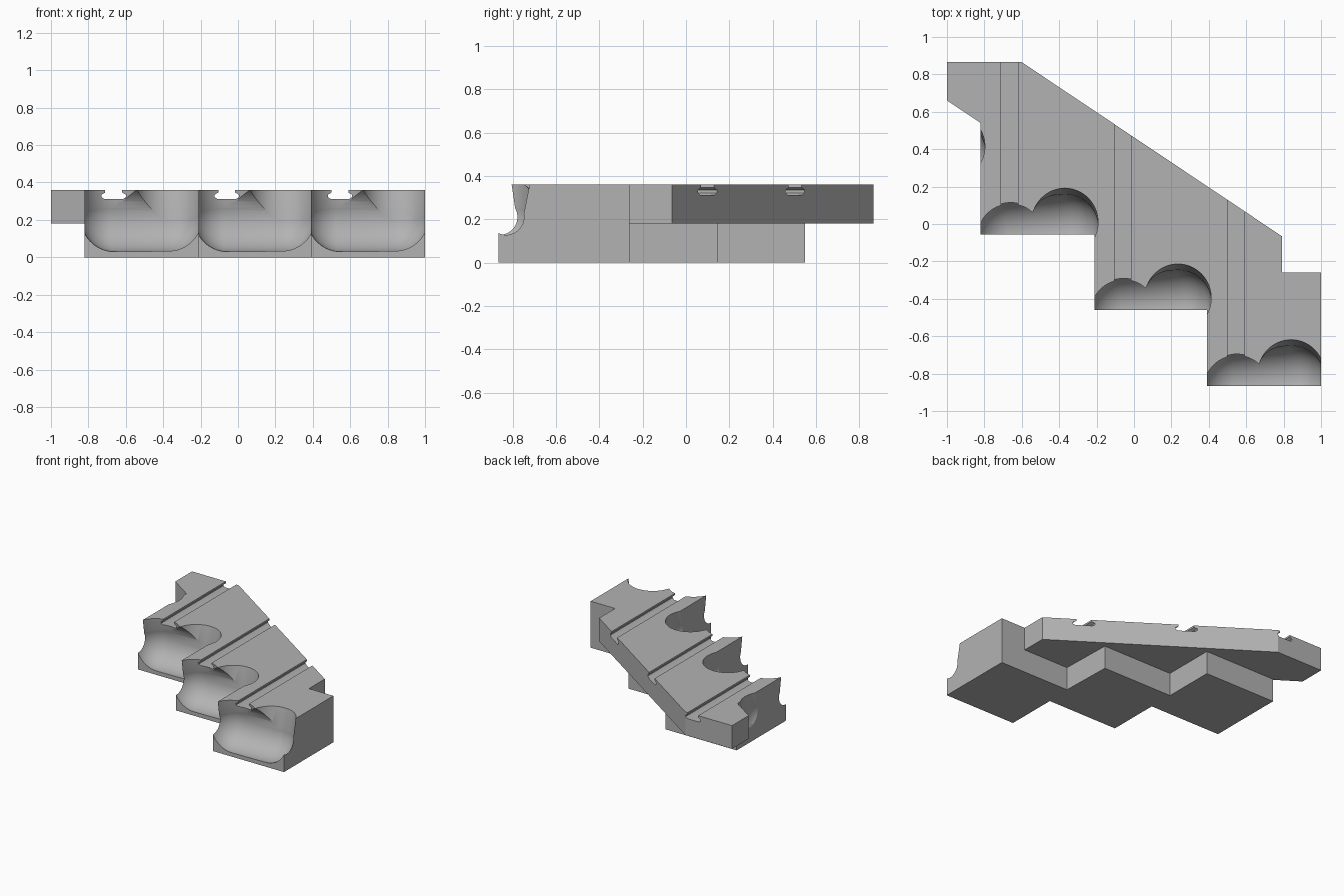
import bpy
import bmesh
from mathutils import Vector

cube = bpy.data.objects.get("Cube")
if cube:
    bpy.data.objects.remove(cube, do_unlink=True)

TOP = 0.36
STEP = Vector((0.605, -0.405, 0))   # offset from one finger position to the next

grey = bpy.data.materials.new("plain_grey")
grey.use_nodes = True
grey.diffuse_color = (0.45, 0.45, 0.45, 1)
grey.node_tree.nodes["Principled BSDF"].inputs["Base Color"].default_value = (0.45, 0.45, 0.45, 1)


def finish(bm, name):
    bmesh.ops.recalc_face_normals(bm, faces=bm.faces)
    mesh = bpy.data.meshes.new(name)
    bm.to_mesh(mesh)
    bm.free()
    mesh.materials.append(grey)
    obj = bpy.data.objects.new(name, mesh)
    bpy.context.collection.objects.link(obj)
    return obj


def prism(name, points, direction):
    """Extrude a closed outline along a direction."""
    bm = bmesh.new()
    face = bm.faces.new([bm.verts.new(p) for p in points])
    out = bmesh.ops.extrude_face_region(bm, geom=[face])
    moved = [v for v in out["geom"] if isinstance(v, bmesh.types.BMVert)]
    bmesh.ops.translate(bm, verts=moved, vec=direction)
    return finish(bm, name)


def capsule(name, a, b, radius):
    """Round-ended bar: a sphere whose upper half is pulled along the axis."""
    axis = b - a
    bm = bmesh.new()
    bmesh.ops.create_uvsphere(bm, u_segments=64, v_segments=33, radius=radius)
    for v in bm.verts:
        if v.co.z > 0:
            v.co.z += axis.length
    turn = axis.to_track_quat("Z", "Y").to_matrix()
    bmesh.ops.rotate(bm, verts=bm.verts, cent=(0, 0, 0), matrix=turn)
    bmesh.ops.translate(bm, verts=bm.verts, vec=a)
    return finish(bm, name)


def combine(target, other, operation):
    mod = target.modifiers.new("combine", "BOOLEAN")
    mod.operation = operation
    mod.solver = "EXACT"
    mod.object = other
    bpy.context.view_layer.objects.active = target
    bpy.ops.object.modifier_apply(modifier=mod.name)
    bpy.data.objects.remove(other, do_unlink=True)


# Stepped blocks
stairs = [(-0.82, -0.055), (-0.21, -0.055), (-0.21, -0.46), (0.39, -0.46),
          (0.39, -0.865), (1, -0.865), (1, -0.26), (0.39, -0.26),
          (0.39, 0.145), (-0.21, 0.145), (-0.21, 0.55), (-0.82, 0.55)]
# The repeated back corner is shifted slightly so the blocks overlap
stairs[7] = (0.4, -0.26)
body = prism("stepped_grip_body", [(x, y, 0) for x, y in stairs], (0, 0, TOP))

# Diagonal connecting plate
plate = [(-1, 0.865), (-1, 0.66), (0.39, -0.265), (0.79, -0.265), (0.79, -0.065), (-0.6, 0.865)]
combine(body, prism("plate", [(x, y, 0.18) for x, y in plate], (0, 0, TOP - 0.18)), "UNION")

# Finger scoops: a horizontal hollow with two leaning shafts above it
for i in range(-1, 3):
    left_low = Vector((-0.66, -0.05, 0.21)) + STEP * i
    right_low = Vector((-0.37, -0.02, 0.21)) + STEP * i
    combine(body, capsule("hollow", left_low, right_low, 0.18), "DIFFERENCE")
    for low, lean in ((left_low, -0.06), (right_low, 0.08)):
        high = low + Vector((0, lean, 0.4))
        combine(body, capsule("shaft", low, high, 0.178), "DIFFERENCE")

# Undercut channels along the top
half = [(0.05, 0.312), (0.065, 0.322), (0.065, 0.335), (0.045, 0.346), (0.045, 0.4)]
section = half + [(-x, z) for x, z in reversed(half)]
for i in range(3):
    centre = -0.665 + STEP.x * i
    channel = prism("channel", [(centre + x, -1.2, z) for x, z in section], (0, 2.4, 0))
    combine(body, channel, "DIFFERENCE")

bpy.ops.object.select_all(action="DESELECT")
body.select_set(True)
bpy.context.view_layer.objects.active = body
bpy.ops.object.shade_smooth_by_angle(angle=0.5)
